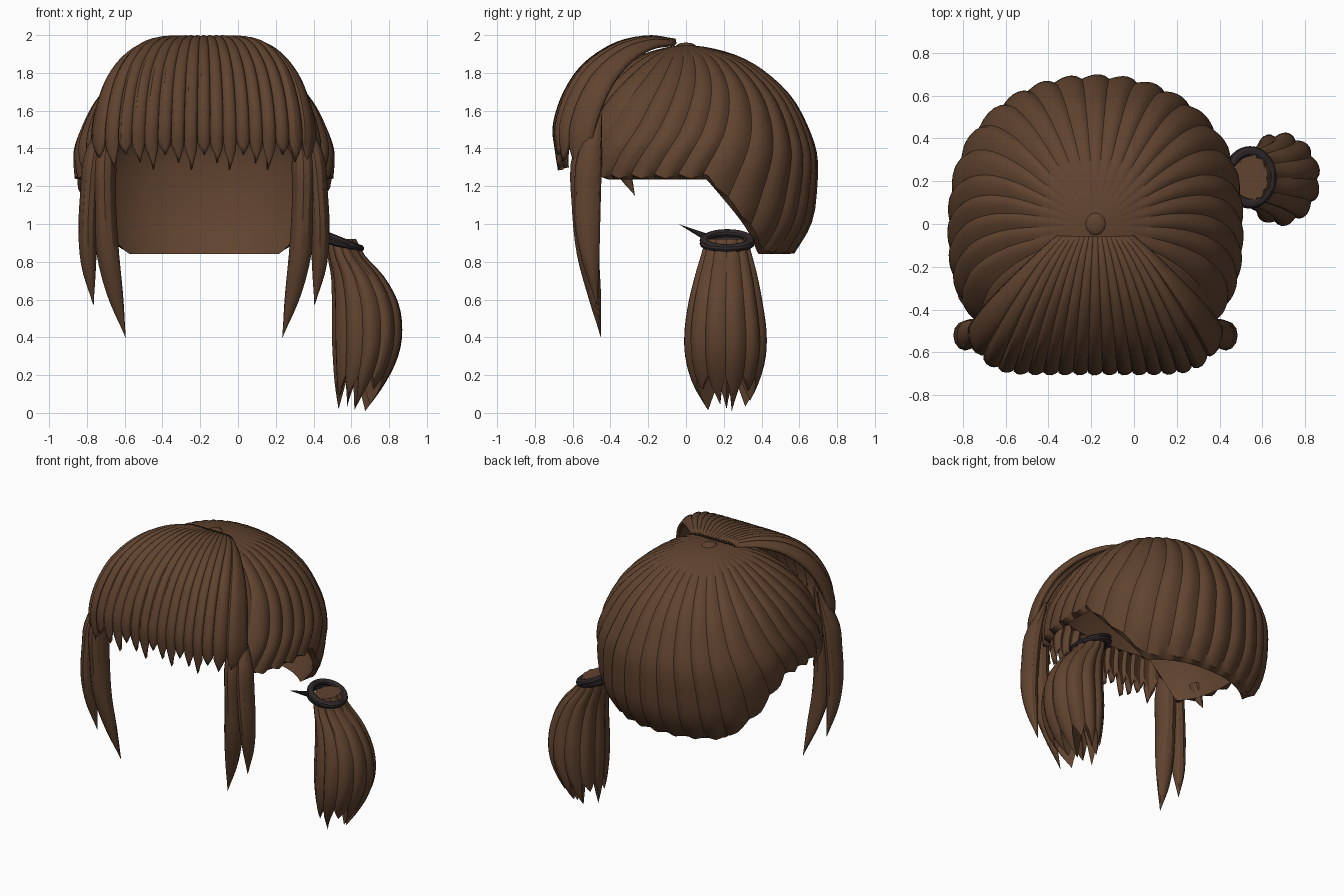
import bpy, bmesh, math
from mathutils import Vector

cube = bpy.data.objects.get("Cube")
if cube:
    bpy.data.objects.remove(cube, do_unlink=True)


def material(name, rgb):
    m = bpy.data.materials.new(name)
    m.use_nodes = True
    m.diffuse_color = (*rgb, 1)
    m.node_tree.nodes["Principled BSDF"].inputs["Base Color"].default_value = (*rgb, 1)
    return m


HAIR = material("brown hair", (0.117, 0.056, 0.028))
BAND = material("dark band", (0.03, 0.022, 0.024))
MID = -0.18   # centre line of the head


def spline(pts, t):
    """Smooth curve through evenly spaced points."""
    n = len(pts) - 1
    x = min(max(t, 0), 1) * n
    i = min(int(x), n - 1)
    f = x - i
    b, c = Vector(pts[i]), Vector(pts[i + 1])
    a = Vector(pts[i - 1]) if i else b * 2 - c
    d = Vector(pts[i + 2]) if i + 2 <= n else c * 2 - b
    return (b * 2 + (c - a) * f + (a * 2 - b * 5 + c * 4 - d) * f * f
            + (b * 3 - a - c * 3 + d) * f ** 3) / 2


def finish(ob, name, mat, angle=30):
    ob.name = name
    ob.data.materials.append(mat)
    bpy.ops.object.select_all(action='DESELECT')
    ob.select_set(True)
    bpy.context.view_layer.objects.active = ob
    bpy.ops.object.shade_smooth_by_angle(angle=math.radians(angle))
    return ob


def sheet(name, fn, cols, rows, closed, mat=HAIR):
    """Surface swept by fn(column, row fraction)."""
    bm = bmesh.new()
    count = cols if closed else cols + 1
    grid = [[bm.verts.new(fn(i, j / rows)) for i in range(count)] for j in range(rows + 1)]
    for low, high in zip(grid, grid[1:]):
        for i in range(cols):
            k = (i + 1) % count
            bm.faces.new((low[i], high[i], high[k], low[k]))
    bmesh.ops.remove_doubles(bm, verts=bm.verts, dist=1e-5)
    if closed:
        bmesh.ops.holes_fill(bm, edges=bm.edges)
        bmesh.ops.recalc_face_normals(bm, faces=bm.faces)
    me = bpy.data.meshes.new(name)
    bm.to_mesh(me)
    bm.free()
    ob = bpy.data.objects.new(name, me)
    bpy.context.collection.objects.link(ob)
    return finish(ob, name, mat)


SEG = 6   # columns in one strand


def ridge(i):
    """Rounded strand section, zero in the grooves."""
    return math.sin(math.pi * ((i % SEG) / SEG) ** 0.8)


def tooth(i):
    """Pointed strand end, one at the tip and zero in the notch."""
    return 1 - abs(2 * (i % SEG) / SEG - 1)


# Cap: ribbed outer shell that turns at the rim into a smooth lining
PROFILE = [(0, 1.95), (.2, 1.93), (.42, 1.88), (.62, 1.79), (.8, 1.66),
           (.92, 1.5), (.98, 1.36), (.98, 1.2), (.94, 1.0), (.82, .84)]
CAP_STRANDS = 34
CAP_ROWS = 40
OUTER_ROWS = 26


def radius(a):
    c, s = abs(math.cos(a)), math.sin(a)
    depth, e = (.7, 2.2) if s > 0 else (.62, 2.8)
    return ((c / .7) ** e + (abs(s) / depth) ** e) ** (-1 / e)


def ramp(x, x0, x1):
    return min(max((x - x0) / (x1 - x0), 0), 1)


def rim_height(a):
    y = radius(a) * math.sin(a)
    return 1.235 - .395 * ramp(y, .12, .5) + .28 * ramp(-y, .46, .57)


def profile_end(z):
    lo, hi = 0, 1
    for _ in range(14):
        m = (lo + hi) / 2
        lo, hi = (m, hi) if spline(PROFILE, m)[1] > z else (lo, m)
    return hi


def cap_point(i, v):
    a = 2 * math.pi * i / (CAP_STRANDS * SEG)
    row = round(v * CAP_ROWS)
    outer = row <= OUTER_ROWS
    t = row / OUTER_ROWS if outer else (CAP_ROWS - row) / (CAP_ROWS - OUTER_ROWS - 1)
    # strands bulge backwards, then sweep forwards at the rim
    rim = rim_height(a - .25 * math.cos(a))
    end = profile_end(rim + (.005 + .025 * (1 - tooth(i)) if outer else 0))
    rho, z = spline(PROFILE, end * t)
    a += math.cos(a) * (.17 * math.sin(math.pi * t ** .8) - .25 * t * t)
    r = radius(a) * rho
    if outer:
        r += .02 * min(1, 2.5 * t) * (ridge(i) - .5) * min(1, rho * 3)
        r *= 1 - .02 * ramp(t, .85, 1)
    else:
        r *= .93
        z -= .05 * (1 - t)
    return MID + r * math.cos(a), r * math.sin(a), z


sheet("hair_cap", cap_point, CAP_STRANDS * SEG, CAP_ROWS, True)

# Crown knot where the strands meet
bpy.ops.mesh.primitive_uv_sphere_add(segments=12, ring_count=8, radius=.05,
                                     location=(MID, 0, 1.938))
bpy.context.object.scale = (1, 1.1, .45)
finish(bpy.context.object, "crown_knot", HAIR)

# Fringe: fan of strands with pointed ends, wrapped round at the sides
CENTRE = [(0, -.06, 1.965), (0, -.2, 1.98), (0, -.37, 1.94), (0, -.53, 1.83),
          (0, -.63, 1.68), (0, -.68, 1.52), (0, -.67, 1.4), (0, -.65, 1.27)]
SIDE = [(.17, -.06, 1.95), (.295, -.17, 1.935), (.41, -.28, 1.875), (.505, -.38, 1.765),
        (.56, -.45, 1.63), (.585, -.49, 1.51), (.585, -.51, 1.41), (.56, -.52, 1.33)]
FRINGE_STRANDS = 17


def fringe_point(i, t):
    u = 2 * i / (FRINGE_STRANDS * SEG) - 1
    strand = i // SEG
    length = .8 + tooth(i) * (.14 + .05 * math.sin(strand * 2.1))
    mid, side = spline(CENTRE, t * length), spline(SIDE, t * length)
    p = mid.lerp(side, abs(u) ** 8)
    lift = .024 * (ridge(i) - .5) * min(1, .15 + 1.5 * t)
    out = Vector((.5 * u, -t, 1 - t)).normalized() * lift
    return MID + side.x * u + out.x, p.y + out.y, p.z + out.z


fringe = sheet("fringe", fringe_point, FRINGE_STRANDS * SEG, 22, False)
solid = fringe.modifiers.new("thickness", 'SOLIDIFY')
solid.thickness = .03
solid.offset = 0


def lock(name, path, mirror=1, mat=HAIR):
    """Tapered strand; path holds centres, then half widths and depths."""
    centres, sizes = path

    def point(i, t):
        a = 2 * math.pi * i / 12
        c, (w, d) = spline(centres, t), spline(sizes, t)
        x = c.x + max(w, .001) * math.cos(a)
        y = c.y + max(d, .001) * math.sin(a)
        return (MID + mirror * x, y, c.z)
    return sheet(name, point, 12, 18, True, mat)


# Side locks: an inner long strand and an outer shorter one on each side
INNER = ([(.49, -.48, 1.6), (.525, -.53, 1.35), (.525, -.53, 1.1), (.51, -.52, .85),
          (.47, -.485, .62), (.415, -.45, .4)],
         [(.01, .015), (.06, .075), (.06, .075), (.06, .06), (.042, .035), (0, 0)])
OUTER = ([(.53, -.46, 1.58), (.585, -.51, 1.36), (.605, -.52, 1.17), (.615, -.52, .97),
          (.61, -.5, .77), (.585, -.47, .57)],
         [(.01, .015), (.05, .065), (.05, .07), (.05, .065), (.038, .04), (0, 0)])
for side, label in ((1, "left"), (-1, "right")):
    lock(f"{label}_inner_lock", INNER, side)
    lock(f"{label}_outer_lock", OUTER, side)

# Loose wisp under the side of the cap
lock("loose_wisp", ([(.6, -.34, 1.34), (.62, -.32, 1.25), (.62, -.27, 1.15)],
                    [(.03, .05), (.025, .035), (0, 0)]), -1)

# Ponytail: ribbed bundle with pointed ends, closed inside
TAIL = [(.545, .215, .92), (.575, .215, .83), (.635, .213, .72), (.675, .21, .58),
        (.685, .21, .43), (.675, .21, .29), (.645, .21, .15), (.605, .215, .01)]
TAIL_SIZE = [(.08, .11), (.1, .135), (.14, .165), (.175, .195),
             (.185, .215), (.17, .21), (.13, .17), (.07, .095)]
TAIL_STRANDS = 11


def tail_point(i, v):
    a = 2 * math.pi * i / (TAIL_STRANDS * SEG)
    strand = i // SEG
    t = min(v / .8, 1)
    length = .81 + tooth(i) * (.13 + .06 * math.cos(strand * 2.4))
    c, (w, d) = spline(TAIL, t * length), spline(TAIL_SIZE, t * length)
    k = 1 + .1 * (ridge(i) - .8)
    inward = ramp(v, .8, 1)
    k *= 1 - .8 * inward
    return c.x + w * k * math.cos(a), c.y + d * k * math.sin(a), c.z + .22 * inward


sheet("ponytail", tail_point, TAIL_STRANDS * SEG, 25, True)

# Hair tie: two wraps and a loose pointed end
for name, tilt, z in (("tie_upper_wrap", 22, .912), ("tie_lower_wrap", 14, .897)):
    bpy.ops.mesh.primitive_torus_add(major_radius=.122, minor_radius=.024,
                                     major_segments=36, minor_segments=10,
                                     location=(.542, .218, z),
                                     rotation=(0, math.radians(tilt), 0))
    bpy.context.object.scale = (.88, 1, .85)
    finish(bpy.context.object, name, BAND)

start, tip = Vector((.475, .13, .92)), Vector((.43, -.04, 1.0))
bpy.ops.mesh.primitive_cone_add(vertices=10, radius1=.022, radius2=0,
                                depth=(tip - start).length, location=(start + tip) / 2)
spike = bpy.context.object
spike.rotation_euler = (tip - start).to_track_quat('Z', 'Y').to_euler()
finish(spike, "tie_loose_end", BAND)
